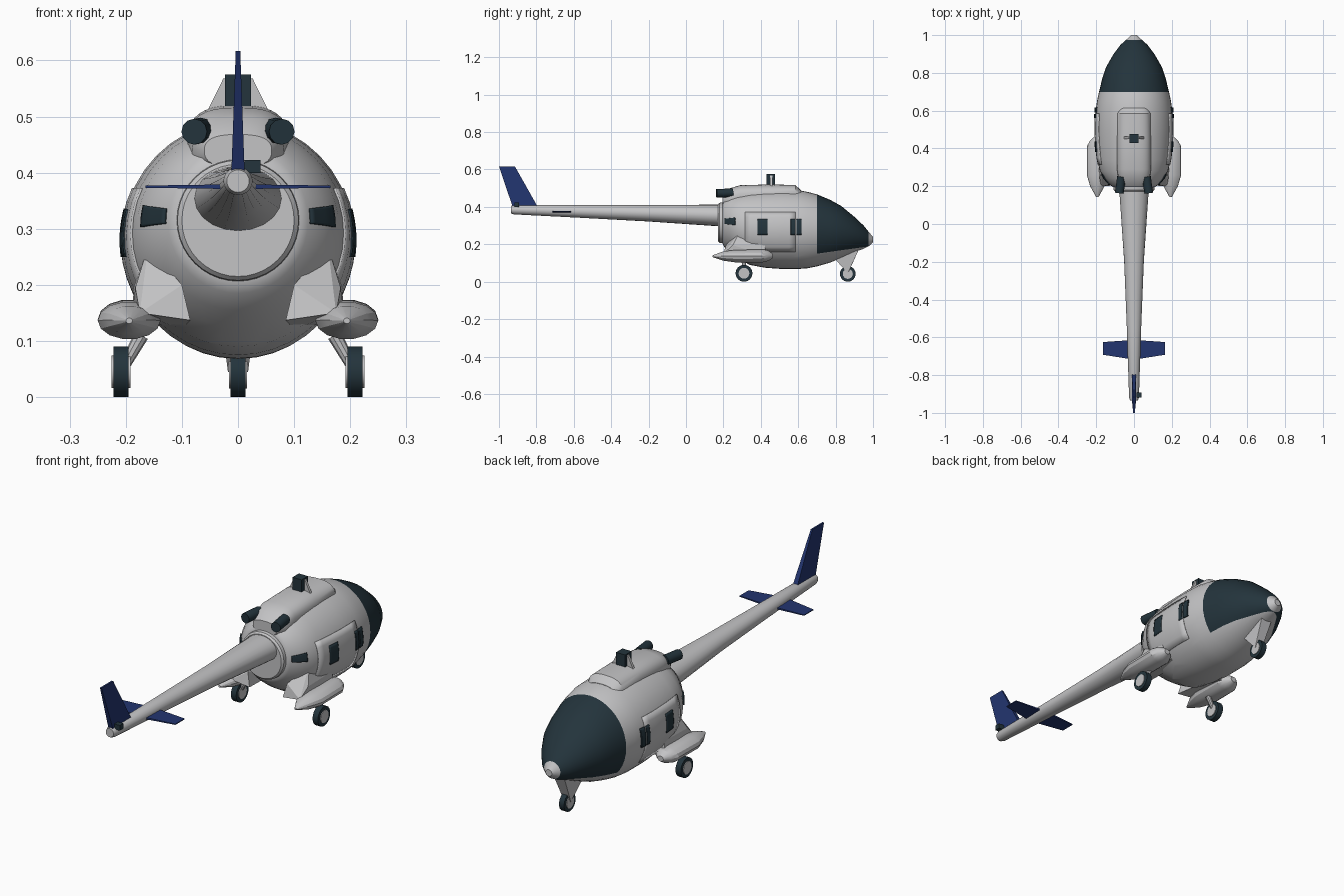
import bpy, bmesh, math
from mathutils import Vector, Matrix

cube = bpy.data.objects.get("Cube")
if cube:
    bpy.data.objects.remove(cube, do_unlink=True)


def material(name, rgb):
    m = bpy.data.materials.new(name)
    m.use_nodes = True
    m.diffuse_color = (*rgb, 1)
    m.node_tree.nodes["Principled BSDF"].inputs["Base Color"].default_value = (*rgb, 1)
    return m


grey = material("light grey paint", (0.55, 0.55, 0.56))
dark = material("dark glass and rubber", (0.017, 0.034, 0.045))
blue = material("navy blue paint", (0.016, 0.035, 0.16))


def finish(bm, name, mats, smooth=35, normals=True):
    if normals:
        bmesh.ops.recalc_face_normals(bm, faces=bm.faces)
    mesh = bpy.data.meshes.new(name)
    bm.to_mesh(mesh)
    bm.free()
    for m in mats:
        mesh.materials.append(m)
    ob = bpy.data.objects.new(name, mesh)
    bpy.context.collection.objects.link(ob)
    if smooth:
        bpy.ops.object.select_all(action="DESELECT")
        ob.select_set(True)
        bpy.context.view_layer.objects.active = ob
        bpy.ops.object.shade_smooth_by_angle(angle=math.radians(smooth))
    return ob


def loft(sections, sides=40, cx=0.0, power=1.0):
    """Rings of (y, half width, top z, bottom z), capped at both ends."""
    bm = bmesh.new()
    rings = []
    for y, rx, top, bottom in sections:
        ring = []
        for i in range(sides):
            a = 2 * math.pi * i / sides
            c, s = math.cos(a), math.sin(a)
            px = math.copysign(abs(c) ** power, c) * rx
            pz = math.copysign(abs(s) ** power, s) * (top - bottom) / 2
            ring.append(bm.verts.new((cx + px, y, (top + bottom) / 2 + pz)))
        rings.append(ring)
    for a, b in zip(rings, rings[1:]):
        for i in range(sides):
            j = (i + 1) % sides
            bm.faces.new((a[i], a[j], b[j], b[i]))
    bm.faces.new(rings[0])
    bm.faces.new(rings[-1])
    return bm


def hull(name, points, mat):
    bm = bmesh.new()
    for p in points:
        bm.verts.new(p)
    bmesh.ops.convex_hull(bm, input=bm.verts)
    return finish(bm, name, [mat], smooth=0)


def box(name, centre, size, mat):
    pts = [[c + s * k / 2 for c, s, k in zip(centre, size, (i, j, l))]
           for i in (-1, 1) for j in (-1, 1) for l in (-1, 1)]
    return hull(name, pts, mat)


def rod(name, start, end, r1, r2, mat, sides=16):
    a, b = Vector(start), Vector(end)
    rot = (b - a).to_track_quat("Z", "Y").to_matrix().to_4x4()
    bm = bmesh.new()
    bmesh.ops.create_cone(bm, cap_ends=True, segments=sides, radius1=r1, radius2=r2,
                          depth=(b - a).length, matrix=Matrix.Translation((a + b) / 2) @ rot)
    return finish(bm, name, [mat])


# Fuselage with dark canopy
BODY = [(.195, .11, .425, .205), (.205, .125, .445, .185), (.24, .155, .462, .155),
        (.28, .18, .474, .125), (.34, .194, .484, .09), (.42, .202, .49, .075),
        (.5, .206, .492, .069), (.6, .203, .49, .068), (.65, .196, .48, .072),
        (.7, .185, .467, .082), (.77, .168, .438, .102), (.83, .148, .405, .127),
        (.9, .108, .347, .158), (.95, .07, .3, .176), (.98, .036, .262, .192),
        (1.0, .016, .24, .21)]
SLOPE = Vector((0, -.14, 1)).normalized()
NOSE = .975
bm = loft(BODY)
for co, no in (((0, .7, .15), SLOPE), ((0, NOSE, 0), Vector((0, 1, 0)))):
    bmesh.ops.bisect_plane(bm, geom=bm.verts[:] + bm.edges[:] + bm.faces[:],
                           plane_co=co, plane_no=no)
for f in bm.faces:
    c = f.calc_center_median()
    f.material_index = int(.7 < c.y < NOSE and (c - Vector((0, .7, .15))).dot(SLOPE) > 0)
finish(bm, "fuselage", [grey, dark])


def body_x(y, z):
    for (y0, *a), (y1, *b) in zip(BODY, BODY[1:]):
        if y0 <= y <= y1:
            rx, top, bottom = [p + (q - p) * (y - y0) / (y1 - y0) for p, q in zip(a, b)]
            return rx * math.sqrt(max(0, 1 - ((2 * z - top - bottom) / (top - bottom)) ** 2))
    return 0


def panel(name, y0, y1, z0, z1, side, mat, lift, nose_shrink=0.0):
    """Thin plate that follows the side of the fuselage."""
    n = 8
    bm = bmesh.new()
    grid = []
    for i in range(n + 1):
        y = y0 + (y1 - y0) * i / n
        low = z0 + nose_shrink * (1 - i / n)
        high = z1 - nose_shrink * (1 - i / n)
        zs = [low + (high - low) * j / n for j in range(n + 1)]
        grid.append([bm.verts.new((side * (body_x(y, z) + lift), y, z)) for z in zs])
    for i in range(n):
        for j in range(n):
            bm.faces.new((grid[i][j], grid[i + 1][j], grid[i + 1][j + 1], grid[i][j + 1]))
    ob = finish(bm, name, [mat])
    mod = ob.modifiers.new("thickness", "SOLIDIFY")
    mod.thickness = .006
    mod.offset = 0


# Engine cowling, bulkhead ring, tail boom, nose cap
finish(loft([(.195, .06, .468, .41), (.23, .082, .498, .39), (.29, .09, .516, .39),
             (.45, .09, .52, .39), (.585, .088, .517, .39), (.615, .075, .488, .39)],
            32, power=.75), "engine_cowling", [grey])
finish(loft([(.172, .1, .415, .215), (.18, .108, .422, .208), (.21, .11, .425, .205)]),
       "rear_bulkhead", [grey])
finish(loft([(-.935, .02, .405, .365), (-.92, .026, .41, .36), (-.55, .038, .41, .341),
             (-.2, .052, .41, .322), (.18, .078, .412, .296)], 20), "tail_boom", [grey])
bm = bmesh.new()
bmesh.ops.create_uvsphere(bm, u_segments=16, v_segments=10, radius=.024,
                          matrix=Matrix.Translation((0, .976, .222)))
finish(bm, "nose_cap", [grey])

# Tail fin and small tail light
hull("tail_fin", [(s * t, y, z) for s in (-1, 1) for t, y, z in
                  ((.012, -.925, .395), (.012, -.79, .395), (.004, -1.0, .617), (.004, -.915, .617),
                   )], blue)
box("tail_light", (.026, -.905, .411), (.028, .026, .024), dark)

# Rotor mast with fairing
box("rotor_mast", (0, .453, .54), (.046, .046, .07), dark)
hull("mast_fairing", [(x, y, z) for y in (.45, .462) for x, z in
                      ((-.026, .568), (.026, .568), (-.062, .495), (.062, .495))], grey)

for side, label in ((1, "left"), (-1, "right")):
    # Horizontal stabiliser
    hull(label + "_stabiliser", [(side * x, y, .375 + k * t) for k in (-1, 1) for x, y, t in
                                 ((.02, -.715, .004), (.02, -.615, .004),
                                  (.165, -.692, .002), (.165, -.625, .002))], blue)
    # Exhaust pipe
    rod(label + "_exhaust", (side * .078, .163, .473), (side * .066, .25, .475),
        .023, .023, dark, 12)
    # Door, windows and rear vent
    panel(label + "_door", .315, .585, .16, .372, side, grey, .001)
    panel(label + "_door_window", .382, .437, .25, .335, side, dark, .004)
    panel(label + "_front_window", .56, .583, .25, .335, side, dark, .004)
    panel(label + "_side_window", .59, .617, .25, .335, side, dark, .004)
    panel(label + "_rear_vent", .207, .262, .303, .342, side, dark, .003, .006)
    # Sponson and its fairing to the fuselage
    finish(loft([(.142, .006, .141, .131), (.2, .038, .163, .112), (.26, .056, .17, .103),
                 (.41, .056, .174, .103), (.44, .04, .168, .11), (.463, .015, .15, .125)],
                14, side * .194), label + "_sponson", [grey], 25)
    hull(label + "_sponson_fairing",
         [(side * x, y, z) for x, y, z in
          ((.085, .205, .137), (.175, .2, .15), (.183, .25, .195), (.185, .42, .2),
           (.1, .215, .2), (.1, .43, .12), (.19, .43, .14), (.16, .29, .27))], grey)
    # Main wheel and leg
    rod(label + "_tyre", (side * .195, .31, .045), (side * .222, .31, .045), .045, .045, dark, 24)
    rod(label + "_hub", (side * .192, .31, .045), (side * .225, .31, .045), .029, .029, grey)
    rod(label + "_leg", (side * .172, .31, .11), (side * .2, .31, .06), .013, .01, grey, 10)

# Nose wheel and tapered leg
rod("nose_tyre", (-.013, .865, .042), (.013, .865, .042), .042, .042, dark, 24)
rod("nose_hub", (-.016, .865, .042), (.016, .865, .042), .027, .027, grey)
hull("nose_leg", [(s * x, y, z) for s in (-1, 1) for x, y, z in
                  ((.03, .78, .14), (.028, .925, .175), (.018, .845, .075),
                   (.018, .88, .075), (.018, .865, .045))], grey)
